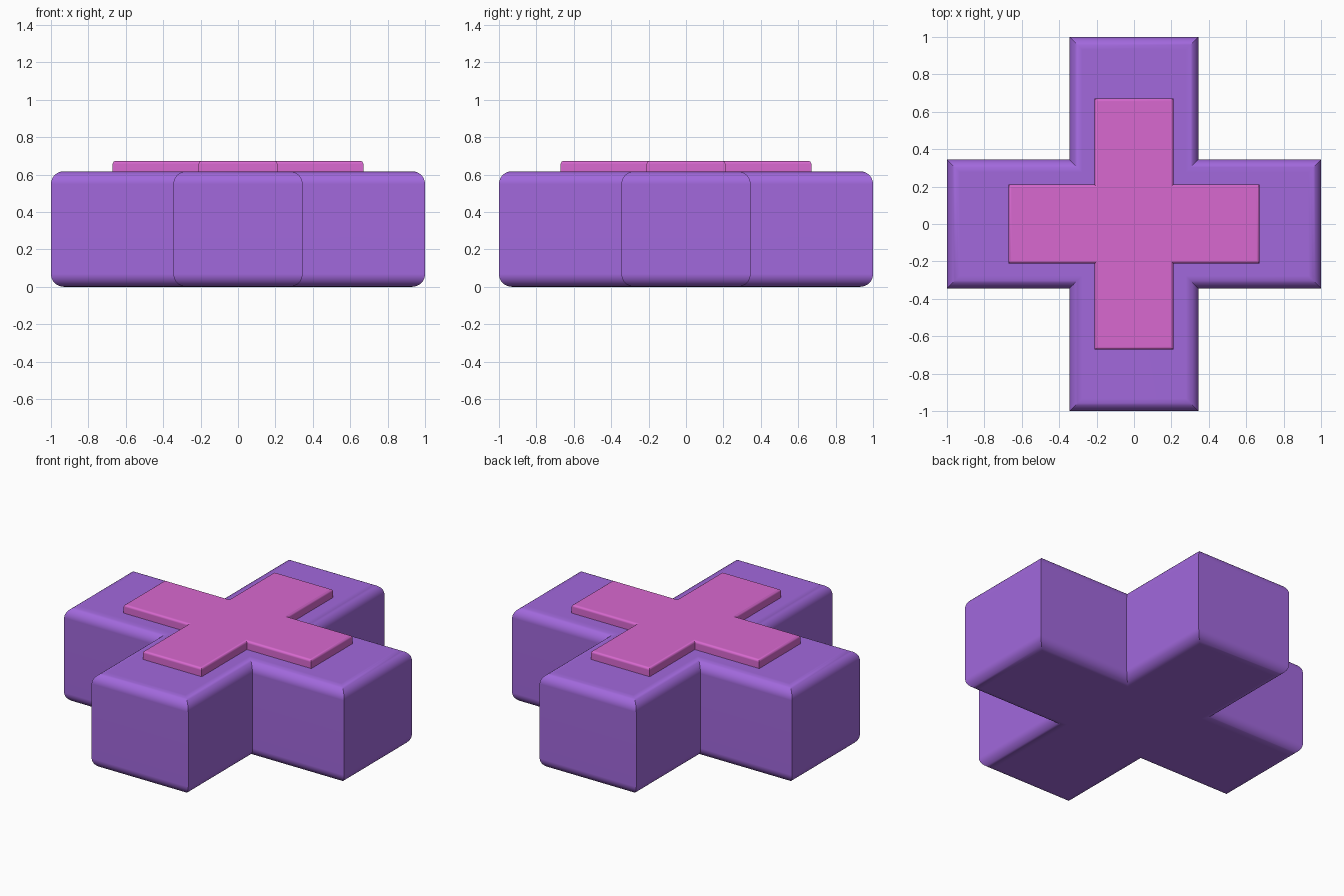
import bpy, bmesh, math

if "Cube" in bpy.data.objects:
    bpy.data.objects.remove(bpy.data.objects["Cube"])


def plus_outline(reach, half):
    """Counter-clockwise plus: one arm's three points, turned four times."""
    arm = [(half, -half), (reach, -half), (reach, half)]
    pts = []
    for k in range(4):
        c, s = [(1, 0), (0, 1), (-1, 0), (0, -1)][k]
        pts += [(x * c - y * s, x * s + y * c) for x, y in arm]
    return pts


def rounded_plus(name, reach, half, z0, z1, r_bottom, r_top, segs, color):
    # Edge profile as (inset, height), from bottom cap to top cap
    profile = []
    for i in range(segs + 1):
        a = math.pi / 2 * i / segs
        profile.append((r_bottom * (1 - math.sin(a)), z0 + r_bottom * (1 - math.cos(a))))
    if r_bottom == 0:
        profile = [(0, z0)]
    for i in range(segs + 1):
        a = math.pi / 2 * i / segs
        profile.append((r_top * (1 - math.cos(a)), z1 - r_top * (1 - math.sin(a))))

    # Loft mitred rings of the plus outline
    bm = bmesh.new()
    rings = [[bm.verts.new((x, y, z)) for x, y in plus_outline(reach - d, half - d)]
             for d, z in profile]
    n = len(rings[0])
    for lo, hi in zip(rings, rings[1:]):
        for i in range(n):
            j = (i + 1) % n
            bm.faces.new((lo[i], lo[j], hi[j], hi[i]))
    bm.faces.new(rings[0][::-1])
    bm.faces.new(rings[-1])
    mesh = bpy.data.meshes.new(name)
    bm.to_mesh(mesh)
    bm.free()

    obj = bpy.data.objects.new(name, mesh)
    bpy.context.collection.objects.link(obj)
    mat = bpy.data.materials.new(name + "_material")
    mat.diffuse_color = color
    mat.use_nodes = True
    mat.node_tree.nodes["Principled BSDF"].inputs["Base Color"].default_value = mat.diffuse_color
    mesh.materials.append(mat)

    bpy.ops.object.select_all(action='DESELECT')
    obj.select_set(True)
    bpy.context.view_layer.objects.active = obj
    bpy.ops.object.shade_smooth_by_angle(angle=math.radians(30))
    # Keep the large faces flat-looking beside the rounded edges
    wn = obj.modifiers.new("weighted_normals", 'WEIGHTED_NORMAL')
    wn.keep_sharp = True
    return obj


# Thick cross body with rounded top and bottom rims
rounded_plus("cross_body", 1.0, 0.345, 0.0, 0.617, 0.068, 0.068, 8,
             (0.36, 0.14, 0.72, 1))

# Thin raised cross panel on top
rounded_plus("top_panel", 0.67, 0.21, 0.607, 0.672, 0.0, 0.015, 4,
             (0.69, 0.14, 0.63, 1))
